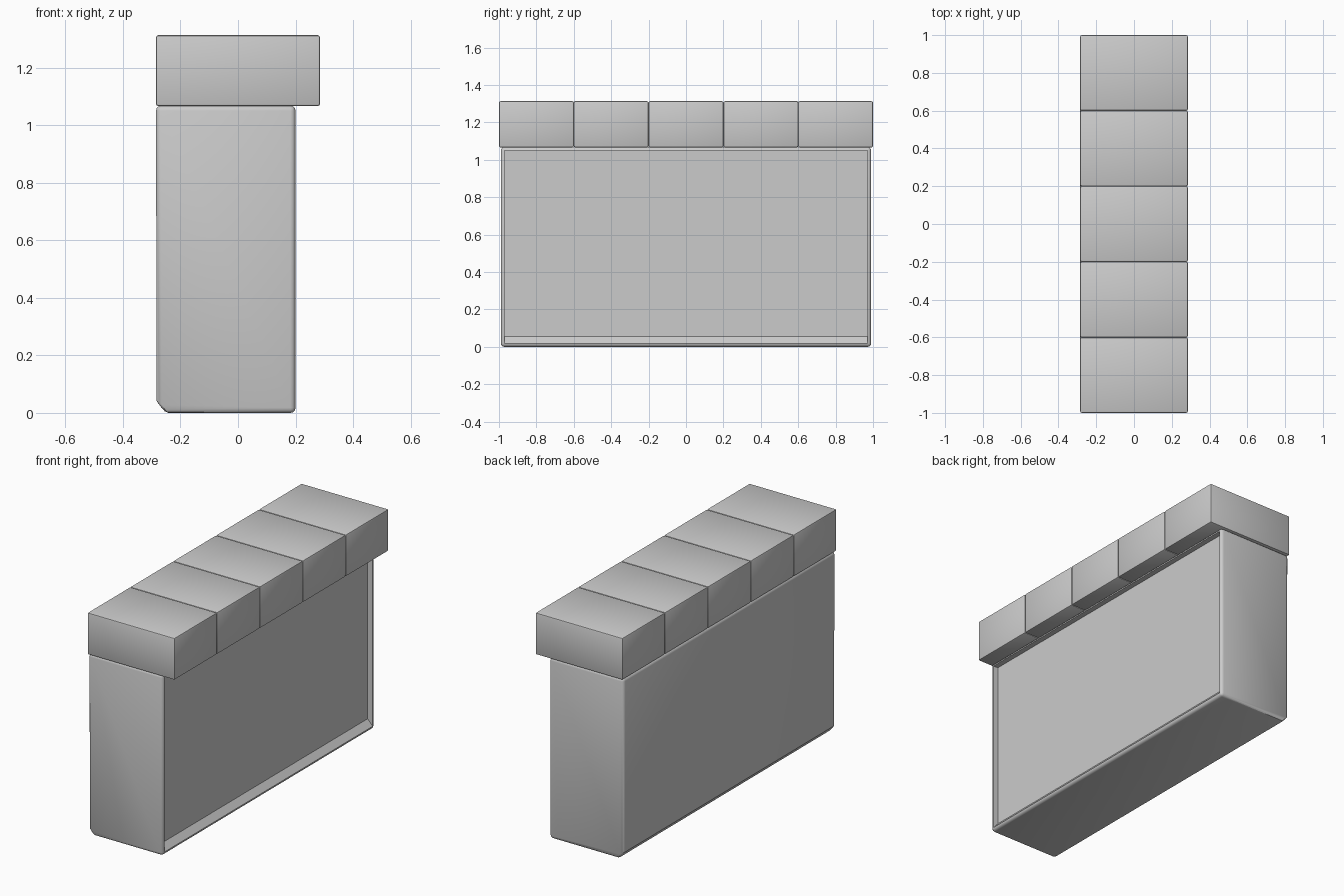
import bpy, bmesh

if "Cube" in bpy.data.objects:
    bpy.data.objects.remove(bpy.data.objects["Cube"])


def box(lo, hi):
    """bmesh box between two corners"""
    bm = bmesh.new()
    bmesh.ops.create_cube(bm, size=1)
    for v in bm.verts:
        v.co = [(a + b) / 2 + c * (b - a) for a, b, c in zip(lo, hi, v.co)]
    return bm


def finish(bm, name, angle=0.6):
    bmesh.ops.recalc_face_normals(bm, faces=bm.faces)
    mesh = bpy.data.meshes.new(name)
    bm.to_mesh(mesh)
    bm.free()
    obj = bpy.data.objects.new(name, mesh)
    bpy.context.collection.objects.link(obj)
    bpy.ops.object.select_all(action='DESELECT')
    obj.select_set(True)
    bpy.context.view_layer.objects.active = obj
    bpy.ops.object.shade_smooth_by_angle(angle=angle)
    return obj


# Wall body: rounded block with a recessed panel on the +x side
bm = box((-0.285, -0.99, 0), (0.2, 0.99, 1.068))
bmesh.ops.bevel(bm, geom=bm.edges[:], offset=0.018, segments=3, profile=0.5,
                affect='EDGES')
panel = max(bm.faces, key=lambda f: f.normal.x * f.calc_area())
bmesh.ops.inset_region(bm, faces=[panel], thickness=0.001)
bmesh.ops.inset_region(bm, faces=[panel], thickness=0.004, depth=-0.032)
for v in panel.verts:
    v.co.y = 0.97 if v.co.y > 0 else -0.97
    v.co.z = 1.05 if v.co.z > 0.5 else 0.055
# Softer lower edge on the plain side
for v in bm.verts:
    if v.co.x < -0.26 and v.co.z < 0.02:
        v.co.x += (0.02 - v.co.z) * 1.2
        v.co.z += max(0, -0.25 - v.co.x) * 0.7
finish(bm, "wall_body")

# Row of five capping stones
for i in range(5):
    y = -1 + 0.4 * i
    bm = box((-0.285, y, 1.066), (0.285, y + 0.4, 1.313))
    bmesh.ops.bevel(bm, geom=bm.edges[:], offset=0.008, segments=2,
                    profile=0.5, affect='EDGES')
    finish(bm, f"cap_stone_{i + 1}")
